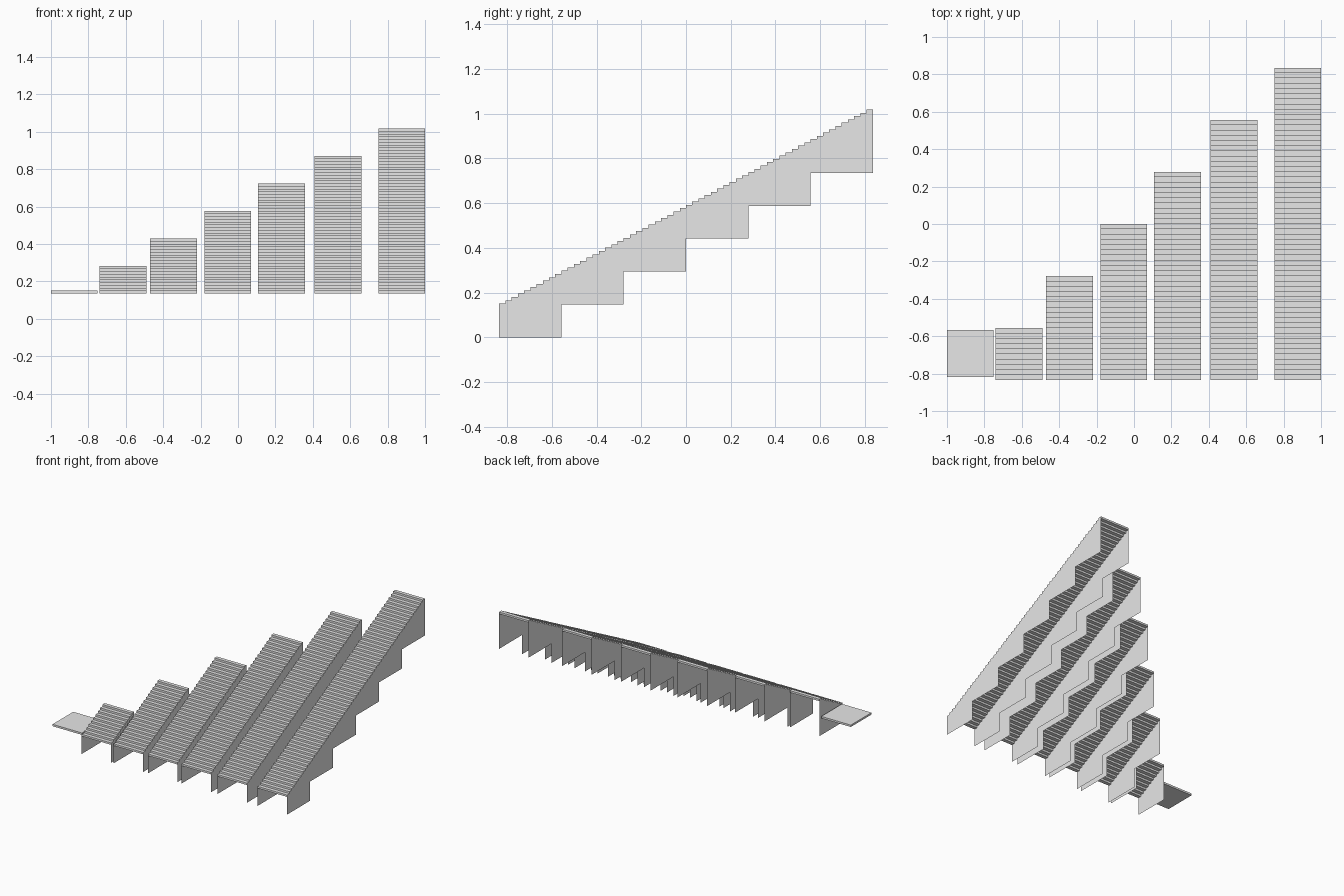
import bpy
import bmesh

cube = bpy.data.objects.get("Cube")
if cube:
    bpy.data.objects.remove(cube, do_unlink=True)

# Single plain grey
grey = bpy.data.materials.new("plain_grey")
grey.use_nodes = True
grey.diffuse_color = (0.8, 0.8, 0.8, 1)
grey.node_tree.nodes["Principled BSDF"].inputs["Base Color"].default_value = (0.8, 0.8, 0.8, 1)

WIDTH = 0.25
STEPS = 10                 # steps in one storey
TREAD = 1.67 / 60
RISE = 0.0147
FRONT = -0.835
BASE = 0.136               # underside of the lowest step


def add_box(bm, x, y, z, dx, dy, dz):
    verts = bmesh.ops.create_cube(bm, size=1)["verts"]
    bmesh.ops.scale(bm, vec=(dx, dy, dz), verts=verts)
    bmesh.ops.translate(bm, vec=(x + dx / 2, y + dy / 2, z + dz / 2), verts=verts)


def finish(bm, name):
    mesh = bpy.data.meshes.new(name)
    bm.to_mesh(mesh)
    bm.free()
    mesh.materials.append(grey)
    obj = bpy.data.objects.new(name, mesh)
    bpy.context.collection.objects.link(obj)


def wall_outline(storeys):
    """Side profile: notched underside, saw-toothed top."""
    points = []
    for k in range(storeys):
        z = k * STEPS * RISE
        points += [(FRONT + k * STEPS * TREAD, z), (FRONT + (k + 1) * STEPS * TREAD, z)]
    for i in reversed(range(storeys * STEPS)):
        z = BASE + (i + 1) * RISE
        points += [(FRONT + (i + 1) * TREAD, z), (FRONT + i * TREAD, z)]
    return points


def build_flight(storeys, x):
    # Slab steps
    bm = bmesh.new()
    for i in range(storeys * STEPS):
        add_box(bm, x, FRONT + i * TREAD, BASE + i * RISE, WIDTH, TREAD, RISE)
    finish(bm, f"flight_{storeys}_steps")
    # Sheet walls on both sides, open at front, back and below
    bm = bmesh.new()
    outline = wall_outline(storeys)
    for wall_x, points in ((x, outline), (x + WIDTH, outline[::-1])):
        face = bm.faces.new([bm.verts.new((wall_x, y, z)) for y, z in points])
        face.normal_update()
        if face.normal.x * (wall_x - x - WIDTH / 2) < 0:
            face.normal_flip()
    finish(bm, f"flight_{storeys}_side_walls")


# Six flights, each one storey taller than the last
for n, left_edge in enumerate((-0.74, -0.47, -0.18, 0.107, 0.41, 0.75), start=1):
    build_flight(n, left_edge)

# Loose square landing slab beside the lowest flight
bm = bmesh.new()
add_box(bm, -1.0, -0.817, BASE, WIDTH, WIDTH, RISE)
finish(bm, "landing_slab")
